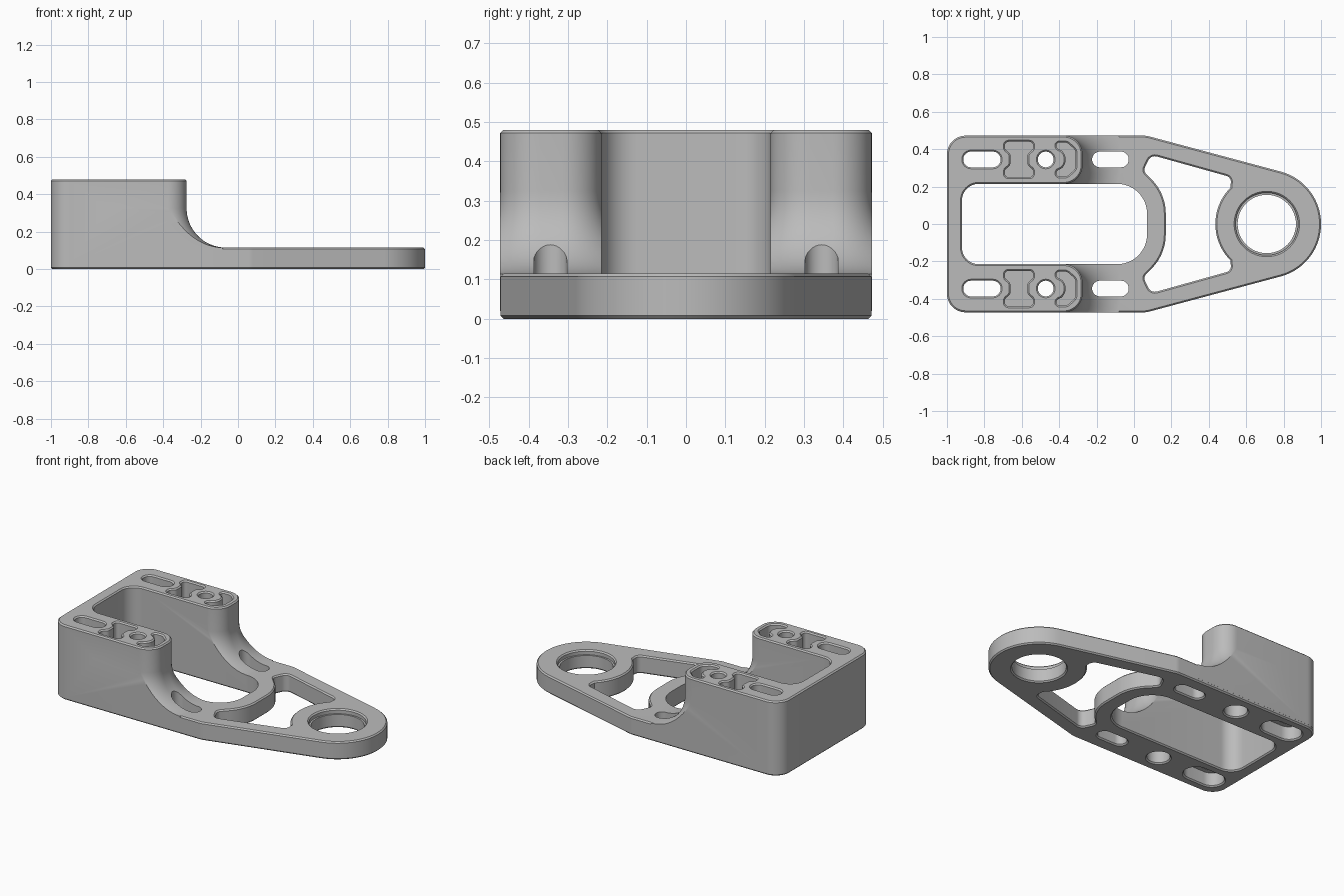
import bpy, bmesh, math
from mathutils import Vector

if "Cube" in bpy.data.objects:
    bpy.data.objects.remove(bpy.data.objects["Cube"], do_unlink=True)

PLATE, TOP, C = 0.115, 0.48, 0.008   # plate height, block height, edge chamfer
W, LEG_Y = 0.472, 0.345              # half width, leg centre line


def arc(cx, cy, r, a0, a1, n=24):
    """Arc as outline points that need no rounding."""
    angles = [math.radians(a0 + (a1 - a0) * i / n) for i in range(n + 1)]
    return [(cx + r * math.cos(a), cy + r * math.sin(a), 0) for a in angles]


def rounded(points, n=8):
    """Counter-clockwise outline from (x, y, corner radius) points."""
    out = []
    for i, (x, y, r) in enumerate(points):
        p = Vector((x, y))
        if r == 0:
            out.append(p)
            continue
        to_a = Vector(points[i - 1][:2]) - p
        to_b = Vector(points[(i + 1) % len(points)][:2]) - p
        half = to_a.angle(to_b) / 2
        t = min(r / math.tan(half), to_a.length * 0.49, to_b.length * 0.49)
        r = t * math.tan(half)
        u, v = to_a.normalized(), to_b.normalized()
        centre = p + (u + v).normalized() * (r / math.sin(half))
        start, end = p + u * t - centre, p + v * t - centre
        sweep = math.atan2(start.x * end.y - start.y * end.x, start.dot(end))
        for k in range(n + 1):
            a = sweep * k / n
            out.append(centre + Vector((start.x * math.cos(a) - start.y * math.sin(a),
                                        start.x * math.sin(a) + start.y * math.cos(a))))
    return out


def offset(outline, d):
    """Move every outline point outwards by d."""
    out = []
    for i, p in enumerate(outline):
        a = (p - outline[i - 1]).normalized()
        b = (outline[(i + 1) % len(outline)] - p).normalized()
        na, nb = Vector((a.y, -a.x)), Vector((b.y, -b.x))
        out.append(p + (na + nb) * (d / (1 + na.dot(nb))))
    return out


def loft(name, outline, levels, dx=0, dy=0):
    """Solid through copies of the outline at (height, offset) levels."""
    bm = bmesh.new()
    rings = [[bm.verts.new((p.x + dx, p.y + dy, z)) for p in offset(outline, d)]
             for z, d in levels]
    count = len(outline)
    for low, high in zip(rings, rings[1:]):
        for i in range(count):
            j = (i + 1) % count
            bm.faces.new((low[i], low[j], high[j], high[i]))
    bm.faces.new(rings[0][::-1])
    bm.faces.new(rings[-1])
    bmesh.ops.recalc_face_normals(bm, faces=bm.faces)
    mesh = bpy.data.meshes.new(name)
    bm.to_mesh(mesh)
    bm.free()
    obj = bpy.data.objects.new(name, mesh)
    bpy.context.collection.objects.link(obj)
    return obj


def combine(target, tool, operation):
    """Apply a boolean and discard the tool."""
    mod = target.modifiers.new("combine", "BOOLEAN")
    mod.object, mod.operation, mod.solver = tool, operation, "EXACT"
    bpy.context.view_layer.objects.active = target
    bpy.ops.object.modifier_apply(modifier=mod.name)
    bpy.data.objects.remove(tool, do_unlink=True)


def rect(x0, x1, y0, y1, r_left, r_right):
    return rounded([(x0, y0, r_left), (x1, y0, r_right), (x1, y1, r_right), (x0, y1, r_left)], 12)


def slot(half_length, r):
    return rounded(arc(half_length - r, 0, r, -90, 90, 16) + arc(r - half_length, 0, r, 90, 270, 16))


def through(top, step=0, depth=0):
    """Levels for a chamfered through cut, optionally wider below."""
    levels = [(-0.1, step + C), (0, step + C), (C, step)]
    if step:
        levels += [(depth, step), (depth, 0)]
    return levels + [(top - C, 0), (top, C), (top + 0.1, C)]


# Tall block: two legs with a concave fillet at the foot, joined by a rear wall
R = 0.21
fillet = [(PLATE + R - R * math.sin(a), R - R * math.cos(a))
          for a in (math.pi / 2 * (1 - k / 14) for k in range(15))]
fillet[0] = (PLATE - 0.001, R)
leg_levels = [(-0.05, R)] + fillet + [(TOP - C, 0), (TOP + 0.001, -C - 0.001)]
block = loft("block", rect(-1.2, -0.7, -0.6, 0.6, 0, 0), [(-0.05, 0), (0.6, 0)])
for side in (-1, 1):
    half = (W - 0.215) / 2
    leg = loft("leg", rect(-1.3, -0.275, -half - 0.0005, half + 0.0005, 0, 0.1),
               leg_levels, 0, side * (0.215 + half))
    combine(block, leg, "UNION")
envelope = loft("envelope", rect(-1, 0.1, -W, W, 0.1, 0),
                [(0.02, 0.0005), (TOP - C, 0.0005), (TOP, -C)])
combine(block, envelope, "INTERSECT")

# Base plate tapering to a round eye
EYE = 0.71
plate_outline = rounded([(-1, -W, 0.1), (0.068, -W, 0.1)] + arc(EYE, 0, 0.29, -75, 75, 40)
                        + [(0.068, W, 0.1), (-1, W, 0.1)], 12)
body = loft("bracket", plate_outline, [(0, -C), (C, 0), (PLATE - C, 0), (PLATE, -C)])
combine(body, block, "UNION")

# Large central window
combine(body, loft("window", rect(-0.92, 0.07, -0.215, 0.215, 0.09, 0.16), through(TOP)), "DIFFERENCE")

# Opening between the window rim and the eye
corners = [(0.05, 0.285, 0.03), (0.09, 0.37, 0.04), (0.52, 0.25, 0.035)]
opening = ([(x, -y, r) for x, y, r in corners] + arc(EYE, 0, 0.275, 225, 135)
           + corners[::-1] + arc(-0.09, 0.055, 0.26, 48, 0, 12) + arc(-0.09, -0.055, 0.26, 0, -48, 12))
combine(body, loft("opening", rounded(opening), through(PLATE)), "DIFFERENCE")

# Stepped eye hole
eye = rounded(arc(EYE, 0, 0.156, 0, 352.5, 47))
combine(body, loft("eye", eye, [(-0.1, C), (0, C), (C, 0), (0.085, 0), (0.085, 0.011),
                                (PLATE - C, 0.011), (PLATE, 0.019), (0.2, 0.019)]), "DIFFERENCE")

# Slots, holes and pockets of each leg
half_bow = [(0.075, -0.095, 0.025), (0.075, -0.055, 0.02), (0.045, -0.03, 0.03),
            (0.045, 0.03, 0.03), (0.075, 0.055, 0.02), (0.075, 0.095, 0.025)]
bow = rounded(half_bow + [(-x, -y, r) for x, y, r in half_bow], 5)
crescent = rounded([(-0.055, -0.09, 0.02), (0.0, -0.092, 0.04), (0.048, -0.05, 0.04),
                    (0.048, 0.05, 0.04), (0.0, 0.092, 0.04), (-0.055, 0.09, 0.02),
                    (-0.055, 0.06, 0.02)] + arc(-0.068, 0, 0.063, 52, -52, 10)
                   + [(-0.055, -0.06, 0.02)], 5)
hole = rounded(arc(0, 0, 0.042, 0, 348.75, 31))
pocket = [(0.13, 0), (TOP - C, 0), (TOP, C), (TOP + 0.1, C)]
for y in (-LEG_Y, LEG_Y):
    for name, outline, levels, x in (
            ("rear_slot", slot(0.1, 0.042), through(TOP, 0.03, 0.09), -0.813),
            ("bow_pocket", bow, pocket, -0.615),
            ("screw_hole", hole, through(TOP, 0.025, 0.09), -0.472),
            ("crescent_pocket", crescent, pocket, -0.36),
            ("front_slot", slot(0.098, 0.042), through(TOP), -0.126)):
        combine(body, loft(name, outline, levels, x, y), "DIFFERENCE")

# Single grey material and crisp smooth shading
grey = bpy.data.materials.new("grey")
grey.use_nodes = True
colour = (0.5, 0.5, 0.5, 1)
grey.diffuse_color = colour
grey.node_tree.nodes["Principled BSDF"].inputs["Base Color"].default_value = colour
body.data.materials.clear()
body.data.materials.append(grey)
for face in body.data.polygons:
    face.material_index = 0
bpy.ops.object.select_all(action="DESELECT")
body.select_set(True)
bpy.context.view_layer.objects.active = body
bpy.ops.object.shade_smooth_by_angle(angle=math.radians(30))
